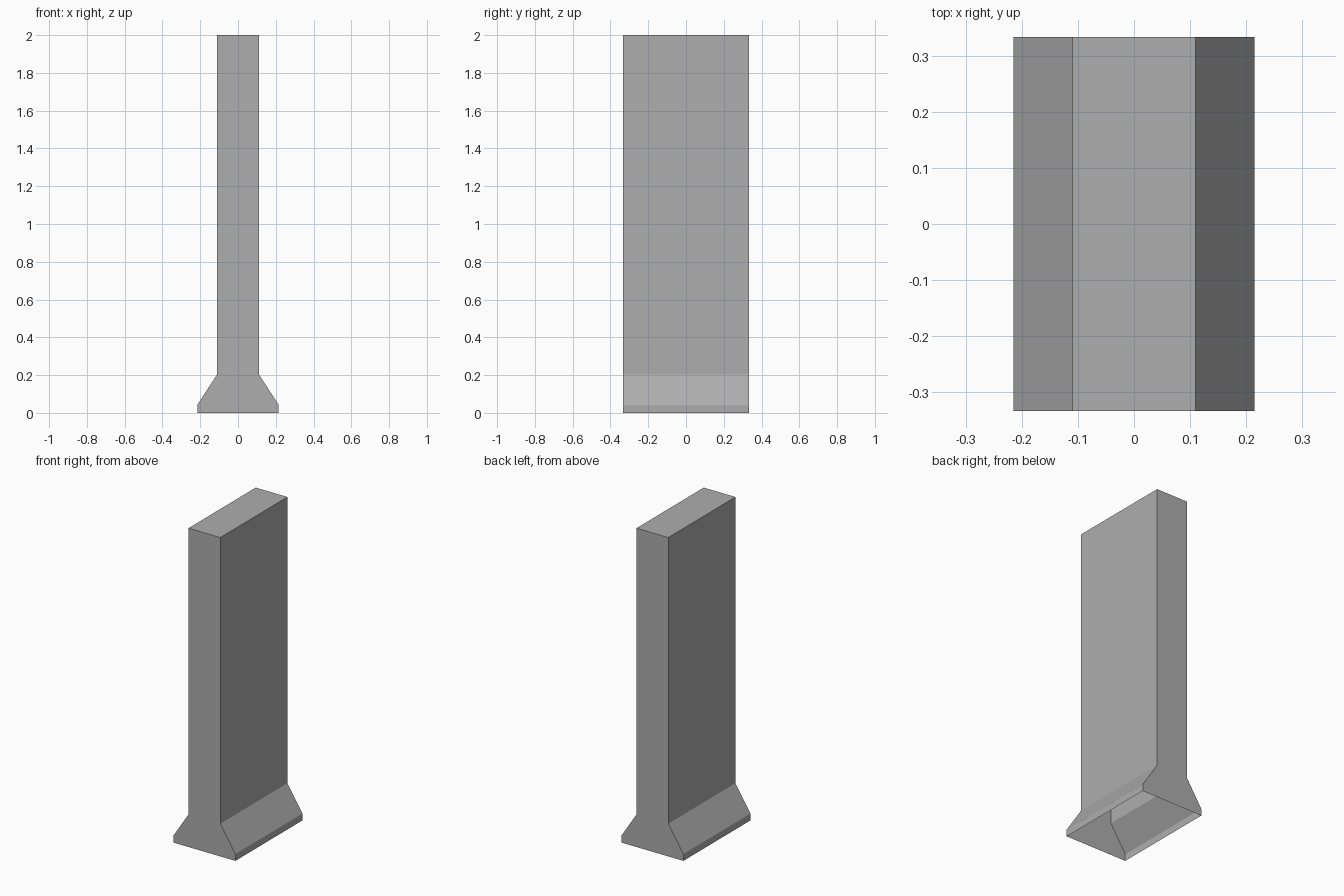
import bpy, bmesh

if "Cube" in bpy.data.objects:
    bpy.data.objects.remove(bpy.data.objects["Cube"])

# Concrete-grey material
mat = bpy.data.materials.new("mid grey")
mat.diffuse_color = (0.42, 0.42, 0.42, 1.0)
mat.use_nodes = True
mat.node_tree.nodes["Principled BSDF"].inputs["Base Color"].default_value = mat.diffuse_color

HALF_DEPTH = 0.333
# Right half of the cross-section (x, z), mirrored for the left half
half = [(0.215, 0.0), (0.215, 0.043), (0.11, 0.205), (0.11, 2.0)]
profile = half + [(-x, z) for x, z in reversed(half)]

# Barrier wall: flared foot and upright slab, open underneath
bm = bmesh.new()
front = [bm.verts.new((x, -HALF_DEPTH, z)) for x, z in profile]
back = [bm.verts.new((x, HALF_DEPTH, z)) for x, z in profile]
n = len(profile)
for i in range(n - 1):
    bm.faces.new((front[i], back[i], back[i + 1], front[i + 1]))
# End caps, split into quads at each level
for ring, flip in ((front, False), (back, True)):
    for i in range(n // 2 - 1):
        quad = [ring[i], ring[i + 1], ring[n - 2 - i], ring[n - 1 - i]]
        bm.faces.new(quad[::-1] if flip else quad)

bmesh.ops.recalc_face_normals(bm, faces=bm.faces)
# Merge the coplanar cap quads
bmesh.ops.dissolve_limit(bm, angle_limit=0.01, verts=bm.verts, edges=bm.edges)

mesh = bpy.data.meshes.new("barrier_wall")
bm.to_mesh(mesh)
bm.free()
mesh.materials.append(mat)
wall = bpy.data.objects.new("barrier_wall", mesh)
bpy.context.collection.objects.link(wall)
